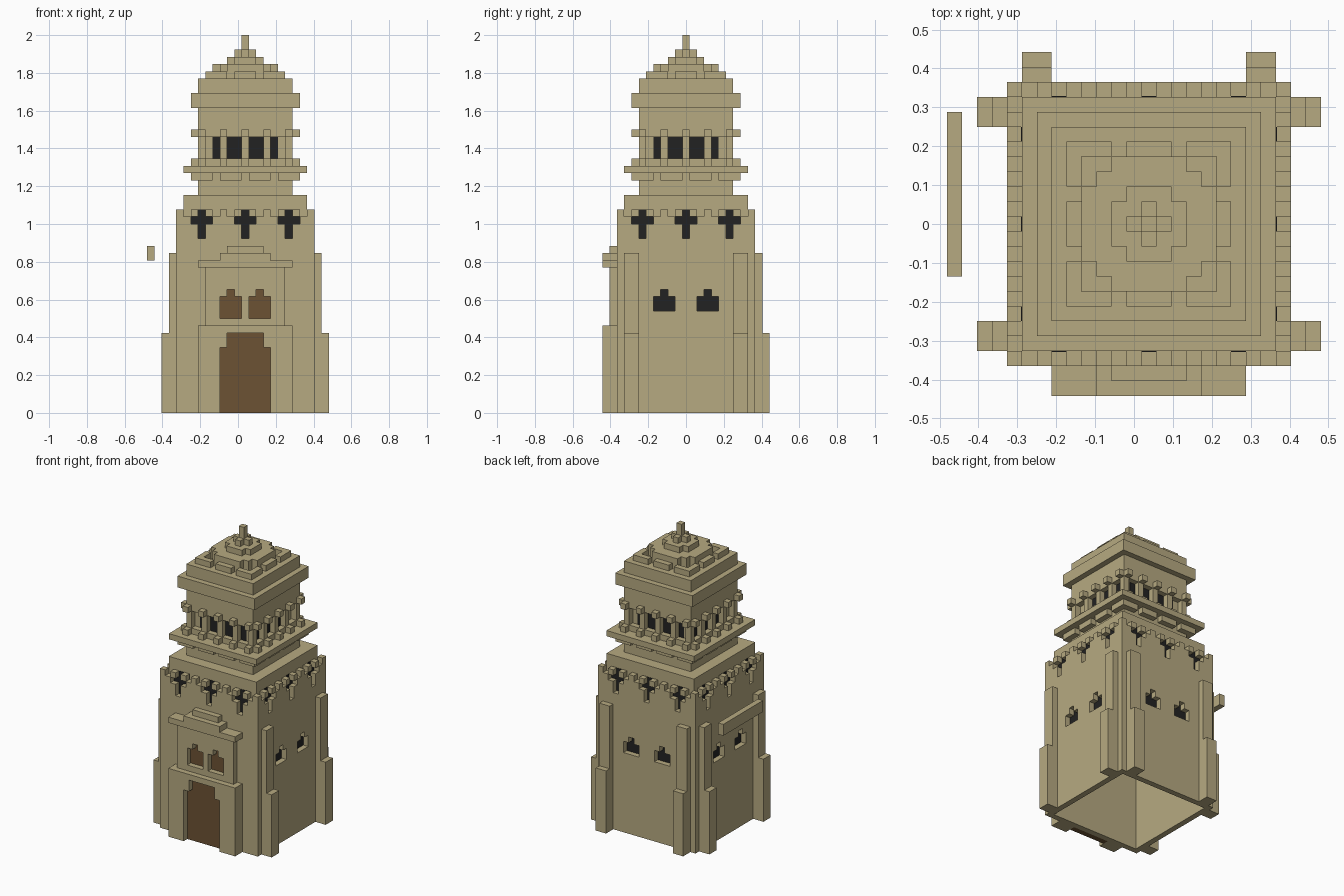
import bpy, bmesh
from math import pi
from mathutils import Matrix, Vector

if "Cube" in bpy.data.objects:
    bpy.data.objects.remove(bpy.data.objects["Cube"])

U = 2 / 52  # one block
PLACE = Matrix.Scale(U, 4) @ Matrix.Translation((1, 0, 0))
ALL = (0, 1, 2, 3)  # front, left-hand +x, back, -x


def material(name, color):
    m = bpy.data.materials.new(name)
    m.use_nodes = True
    m.diffuse_color = (*color, 1)
    m.node_tree.nodes["Principled BSDF"].inputs["Base Color"].default_value = (*color, 1)
    return m


SAND = material("sandstone", (0.47, 0.40, 0.22))
DARK = material("dark opening", (0.016, 0.016, 0.016))
WOOD = material("brown wood", (0.15, 0.085, 0.034))


def turn(side):
    return Matrix.Rotation(side * pi / 2, 4, 'Z')


def finish(name, bm, mat):
    bmesh.ops.recalc_face_normals(bm, faces=bm.faces)
    bm.transform(PLACE)
    mesh = bpy.data.meshes.new(name)
    bm.to_mesh(mesh)
    bm.free()
    mesh.materials.append(mat)
    bpy.context.collection.objects.link(bpy.data.objects.new(name, mesh))


def blocks(name, boxes, mat=SAND, sides=(0,)):
    """Boxes (u0, u1, depth0, depth1, z0, z1) on each listed side."""
    bm = bmesh.new()
    for s in sides:
        for u0, u1, d0, d1, z0, z1 in boxes:
            centre = Vector(((u0 + u1) / 2, -(d0 + d1) / 2, (z0 + z1) / 2))
            size = Matrix.Diagonal((u1 - u0, d1 - d0, z1 - z0, 1))
            bmesh.ops.create_cube(bm, size=1, matrix=turn(s) @ Matrix.Translation(centre) @ size)
    finish(name, bm, mat)


def slab(name, half, z0, z1):
    blocks(name, [(-half, half, -half, half, z0, z1)])


def is_open(side, col, row):
    """Crenels, cross slits and side windows of the main wall."""
    if row == 27 and col % 2 == 0:
        return True
    for c in (-6, 0, 6):
        if (col == c and row >= 24) or (abs(col - c) <= 1 and row == 26):
            return True
    off = abs(abs(col) - 3)
    return side != 0 and ((off <= 1 and row in (14, 15)) or (off == 0 and row == 16))


# Main walls, one block thick, four sides meeting at the corners
bm = bmesh.new()
for s in ALL:
    wall = bmesh.new()
    for col in range(-9, 9):
        for row in range(28):
            if not is_open(s, col, row):
                x0, x1 = col - 0.5, col + 0.5
                wall.faces.new([wall.verts.new((x, -9.5, z)) for x, z in
                                ((x0, row), (x1, row), (x1, row + 1), (x0, row + 1))])
    bmesh.ops.remove_doubles(wall, verts=wall.verts, dist=0.01)
    front = list(wall.faces)
    ext = bmesh.ops.extrude_face_region(wall, geom=front, use_keep_orig=True)
    bmesh.ops.translate(wall, vec=(0, 1, 0),
                        verts=[v for v in ext["geom"] if isinstance(v, bmesh.types.BMVert)])
    bmesh.ops.recalc_face_normals(wall, faces=wall.faces)
    bmesh.ops.dissolve_limit(wall, angle_limit=0.01, verts=wall.verts, edges=wall.edges)
    wall.transform(turn(s))
    part = bpy.data.meshes.new("wall_part")
    wall.to_mesh(part)
    wall.free()
    bm.from_mesh(part)
    bpy.data.meshes.remove(part)
finish("main_walls", bm, SAND)

# Dark panes behind the wall openings
blocks("cross_slits", [(c - 1.5, c + 1.5, 8.32, 8.55, 24, 28) for c in (-6, 0, 6)], DARK, ALL)
blocks("side_window_panes", [(c - 1.5, c + 1.5, 8.32, 8.55, 14, 17) for c in (-3, 3)],
       DARK, (1, 2, 3))

# Stepped buttresses
for name, reach, top in (("tall_buttresses", 10.5, 22), ("low_buttresses", 11.5, 11)):
    blocks(name, [(c - 1, c + 1, 9.5 if top == 22 else 10.5, reach, 0, top) for c in (-7.5, 7.5)],
           SAND, (1, 2, 3))

# Entrance porch with door recess and stepped door head
blocks("porch", [(-6.5, -3.5, 9.5, 11.5, 0, 12), (3.5, 6.5, 9.5, 11.5, 0, 12),
                 (-3.5, -2.5, 9.5, 11.5, 9, 12), (2.5, 3.5, 9.5, 11.5, 9, 12),
                 (-2.5, 2.5, 9.5, 11.5, 11, 12)])
blocks("door", [(-3.5, 3.5, 9.5, 10.5, 0, 9), (-2.5, 2.5, 9.5, 10.5, 9, 11)], WOOD)

# Porch upper storey with two window openings
upper = [(-5.5, 5.5, 9.5, 10.5, 12, 13), (-5.5, 5.5, 9.5, 10.5, 17, 20),
         (-5.5, -3.5, 9.5, 10.5, 13, 17), (3.5, 5.5, 9.5, 10.5, 13, 17),
         (-0.5, 0.5, 9.5, 10.5, 13, 17)]
upper += [(c - 0.5, c + 0.5, 9.5, 10.5, 16, 17) for c in (-3, -1, 1, 3)]
blocks("porch_upper_storey", upper)
blocks("porch_window_panes", [(c - 1.5, c + 1.5, 9.35, 9.55, 13, 17) for c in (-2, 2)], WOOD)
blocks("porch_cornice", [(-6.5, 6.5, 9.5, 11.5, 20, 21)])
blocks("porch_crest", [(-3.5, 3.5, 9.5, 11.5, 21, 22), (-2.5, 2.5, 9.5, 10.5, 22, 23)])

# Detached lintel beside the tower
blocks("side_lintel", [(-7.5, 3.5, 12.5, 13.5, 21, 23)], SAND, (3,))

# Belfry
slab("belfry_plinth", 8.5, 27, 30)
slab("belfry_base", 6.5, 30, 35)
slab("belfry_core", 5.5, 35, 38)
slab("belfry_top", 6.5, 38, 46)
slab("balcony_floor", 8.5, 33, 34)
slab("roof_band", 7.5, 42, 44)
blocks("belfry_openings", [(-4.5, 4.5, 5.35, 5.55, 35, 38)], DARK, ALL)

posts = (-6, -3, 0, 3, 6)
blocks("belfry_posts", [(c - 0.5, c + 0.5, 5.5, 6.5, 35, 38) for c in posts], SAND, ALL)
blocks("post_feet", [(c - 0.5, c + 0.5, 6.5, 7.5, 34, 35) for c in posts], SAND, ALL)
blocks("post_caps", [(c - 0.5, c + 0.5, 6.5, 7.5, 38, 39) for c in posts], SAND, ALL)
blocks("balcony_brackets", [(c - 1.5, c + 1.5, 6.5, 7.5, 32, 33) for c in (-6, -2, 2, 6)],
       SAND, ALL)

# Stepped roof
blocks("roof_edge_blocks", [(-5.5, -2.5, 4.5, 5.5, 46, 47), (-1.5, 1.5, 4.5, 5.5, 46, 47),
                            (2.5, 5.5, 4.5, 5.5, 46, 47)], SAND, ALL)


def cross_tier(name, long, short, z0, z1):
    blocks(name, [(-long, long, -short, short, z0, z1)], SAND, (0, 1))


cross_tier("dome_tier_lower", 4.5, 2.5, 46, 48)
slab("dome_tier_corner", 3.5, 46, 48)
cross_tier("dome_tier_middle", 2.5, 1.5, 48, 49)
cross_tier("dome_tier_upper", 1.5, 0.5, 49, 50)
slab("spire", 0.5, 50, 52)
